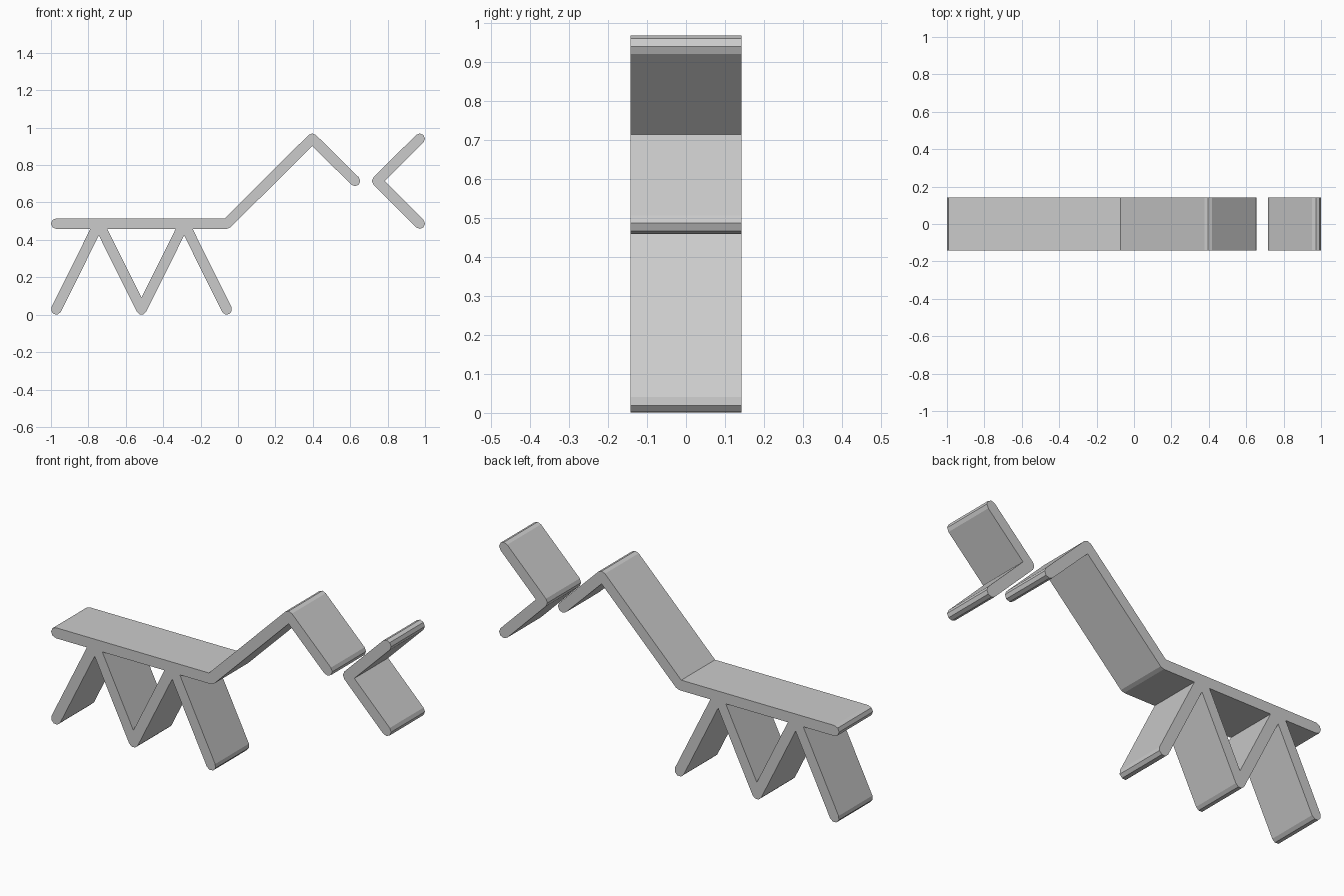
import bpy, bmesh, math
from mathutils import Vector, Matrix

cube = bpy.data.objects.get("Cube")
if cube:
    bpy.data.objects.remove(cube, do_unlink=True)

R = 0.028            # half thickness of every slab
HALF_DEPTH = 0.142   # half width along y
BACK_Z = 0.487       # centre height of the back slab

grey = bpy.data.materials.new("light_grey")
colour = (0.6, 0.6, 0.6, 1)
grey.diffuse_color = colour
grey.use_nodes = True
grey.node_tree.nodes["Principled BSDF"].inputs["Base Color"].default_value = colour


def stroke_outline(path):
    """Thicken a centre line: faceted round ends and outer bends, sharp inner bends."""
    pts = [Vector(p) for p in path]
    loop = pts + pts[-2:0:-1]
    outline = []
    for i, p in enumerate(loop):
        a = (p - loop[i - 1]).normalized()
        b = (loop[(i + 1) % len(loop)] - p).normalized()
        na, nb = Vector((a.y, -a.x)), Vector((b.y, -b.x))
        turn = math.atan2(a.x * b.y - a.y * b.x, a.dot(b))
        if a.dot(b) < -0.9999:
            turn = math.pi
        if turn > 0:
            steps = max(1, math.ceil(turn / math.radians(45) - 0.01))
            for k in range(steps + 1):
                outline.append(p + Matrix.Rotation(turn * k / steps, 2) @ na * R)
        else:
            outline.append(p + (na + nb) * R / (1 + na.dot(nb)))
    return outline


def slab(name, path, trim_z=None):
    """Extrude a thickened line along y, optionally cut flat at a height."""
    bm = bmesh.new()
    verts = [bm.verts.new((p.x, -HALF_DEPTH, p.y)) for p in stroke_outline(path)]
    face = bm.faces.new(verts)
    new = bmesh.ops.extrude_face_region(bm, geom=[face])["geom"]
    moved = [v for v in new if isinstance(v, bmesh.types.BMVert)]
    bmesh.ops.translate(bm, verts=moved, vec=(0, 2 * HALF_DEPTH, 0))
    bmesh.ops.recalc_face_normals(bm, faces=bm.faces)
    if trim_z is not None:
        bmesh.ops.triangulate(bm, faces=bm.faces)
        bmesh.ops.bisect_plane(bm, geom=bm.verts[:] + bm.edges[:] + bm.faces[:],
                               plane_co=(0, 0, trim_z), plane_no=(0, 0, 1),
                               clear_outer=True)
        bmesh.ops.dissolve_limit(bm, angle_limit=0.01, verts=bm.verts, edges=bm.edges)
    mesh = bpy.data.meshes.new(name)
    bm.to_mesh(mesh)
    bm.free()
    mesh.materials.append(grey)
    obj = bpy.data.objects.new(name, mesh)
    bpy.context.scene.collection.objects.link(obj)
    return obj


# Back, rising neck and drooping head in one folded strip
slab("back_neck_and_head",
     [(-0.972, BACK_Z), (-0.06, BACK_Z), (0.397, 0.941), (0.626, 0.715)])

# Zigzag legs, cut flush with the underside of the back
leg_x = [-0.972, -0.744, -0.516, -0.288, -0.06]
slab("zigzag_legs",
     [(x, BACK_Z if i % 2 else R) for i, x in enumerate(leg_x)],
     trim_z=BACK_Z - R)

# Separate folded wedge in front of the head
slab("open_wedge", [(0.972, 0.941), (0.744, 0.715), (0.972, BACK_Z)])
